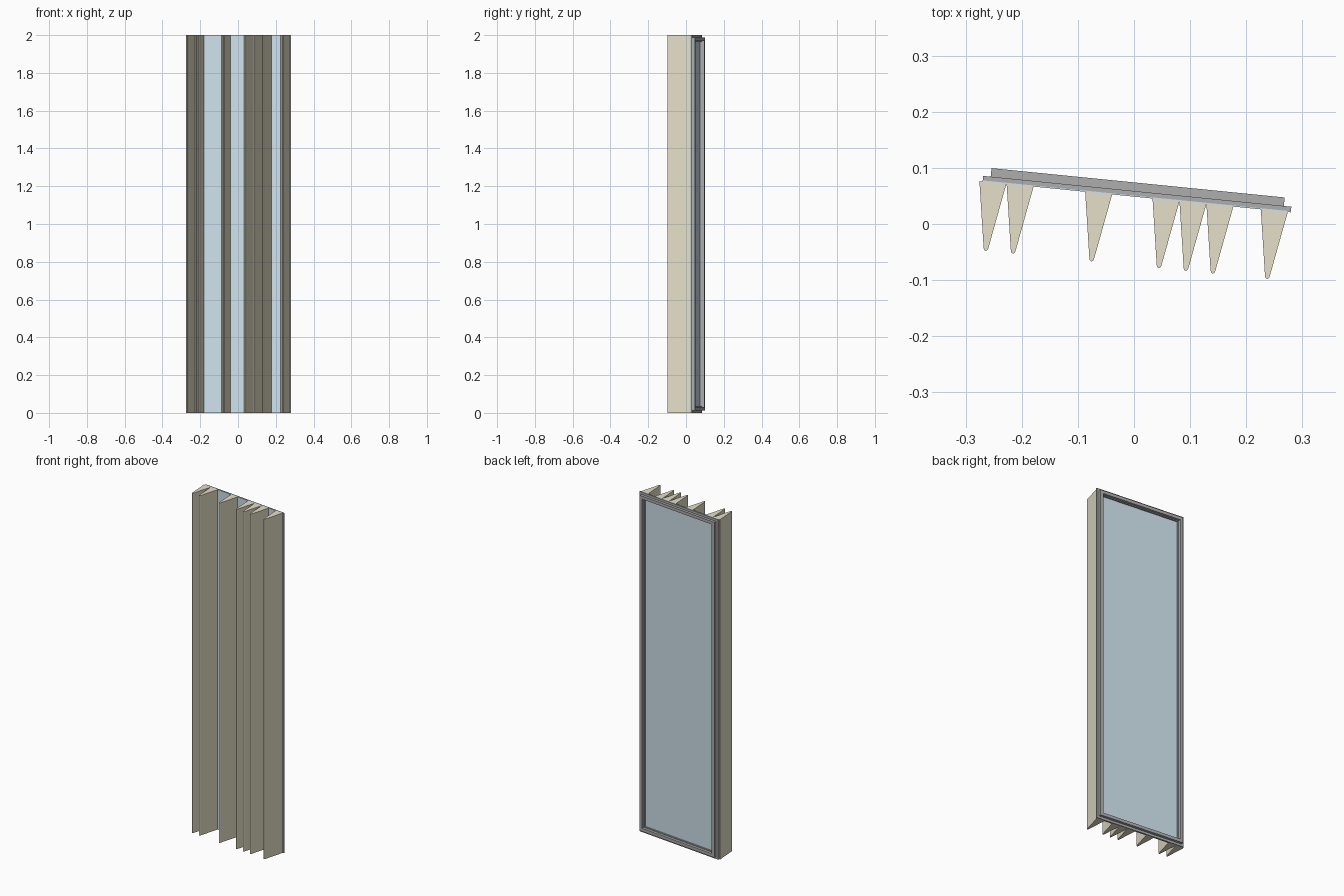
import bpy, bmesh, math
from mathutils import Matrix

if "Cube" in bpy.data.objects:
    bpy.data.objects.remove(bpy.data.objects["Cube"])

SLOPE = -0.1
ROT = Matrix.Rotation(math.atan(SLOPE), 4, 'Z')
HEIGHT = 2.0


def material(name, color):
    m = bpy.data.materials.new(name)
    m.diffuse_color = color
    m.use_nodes = True
    m.node_tree.nodes["Principled BSDF"].inputs["Base Color"].default_value = m.diffuse_color
    return m


def make(name, bm, mat=None):
    bmesh.ops.recalc_face_normals(bm, faces=bm.faces)
    me = bpy.data.meshes.new(name)
    bm.to_mesh(me)
    bm.free()
    ob = bpy.data.objects.new(name, me)
    bpy.context.collection.objects.link(ob)
    if mat:
        me.materials.append(mat)
    return ob


def slab(name, w, h, y0, y1, mat=None):
    bm = bmesh.new()
    bmesh.ops.create_cube(bm, size=1)
    for v in bm.verts:
        v.co = (v.co.x * w, y0 + (v.co.y + 0.5) * (y1 - y0), 1 + v.co.z * h)
    bm.transform(ROT)
    return make(name, bm, mat)


def ring(name, w, h, border, y0, y1, mat=None):
    """Mitred rectangular frame in the panel plane."""
    bm = bmesh.new()
    loops = []
    for inset, y in ((0, y0), (0, y1), (border, y1), (border, y0)):
        a, b = w / 2 - inset, h / 2 - inset
        loops.append([bm.verts.new((sx * a, y, 1 + sz * b))
                      for sx, sz in ((-1, -1), (1, -1), (1, 1), (-1, 1))])
    for i in range(4):
        p, q = loops[i], loops[(i + 1) % 4]
        for k in range(4):
            n = (k + 1) % 4
            bm.faces.new((p[k], p[n], q[n], q[k]))
    bm.transform(ROT)
    return make(name, bm, mat)


def fin(name, x, mat):
    """Tapered vertical fin with a rounded tip."""
    y = 0.0487 + SLOPE * x
    profile = [(0, 0), (0.0075, -0.119), (0.0085, -0.1225), (0.0115, -0.1245),
               (0.0145, -0.1225), (0.016, -0.119), (0.048, -0.0048)]
    bm = bmesh.new()
    face = bm.faces.new([bm.verts.new((x + px, y + py, 0)) for px, py in profile])
    ext = bmesh.ops.extrude_face_region(bm, geom=[face], use_keep_orig=True)
    top = [g for g in ext['geom'] if isinstance(g, bmesh.types.BMVert)]
    bmesh.ops.translate(bm, verts=top, vec=(0, 0, HEIGHT))
    return make(name, bm, mat)


tan = material("tan", (0.79, 0.74, 0.58, 1))
blue = material("pale_blue", (0.62, 0.76, 0.84, 1))
grey = material("frame_grey", (0.42, 0.42, 0.43, 1))

# Thin front sheet, flange frame and raised rear frame
slab("front_sheet", 0.552, HEIGHT, 0.0485, 0.0505, blue)
ring("flange_frame", 0.552, HEIGHT, 0.036, 0.0505, 0.0585, grey)
ring("rear_frame", 0.525, HEIGHT - 0.027, 0.018, 0.0585, 0.0738, grey)

# Irregularly spaced fins
for i, x in enumerate((-0.2755, -0.227, -0.087, 0.033, 0.081, 0.129, 0.226)):
    fin(f"fin_{i + 1}", x, tan)
